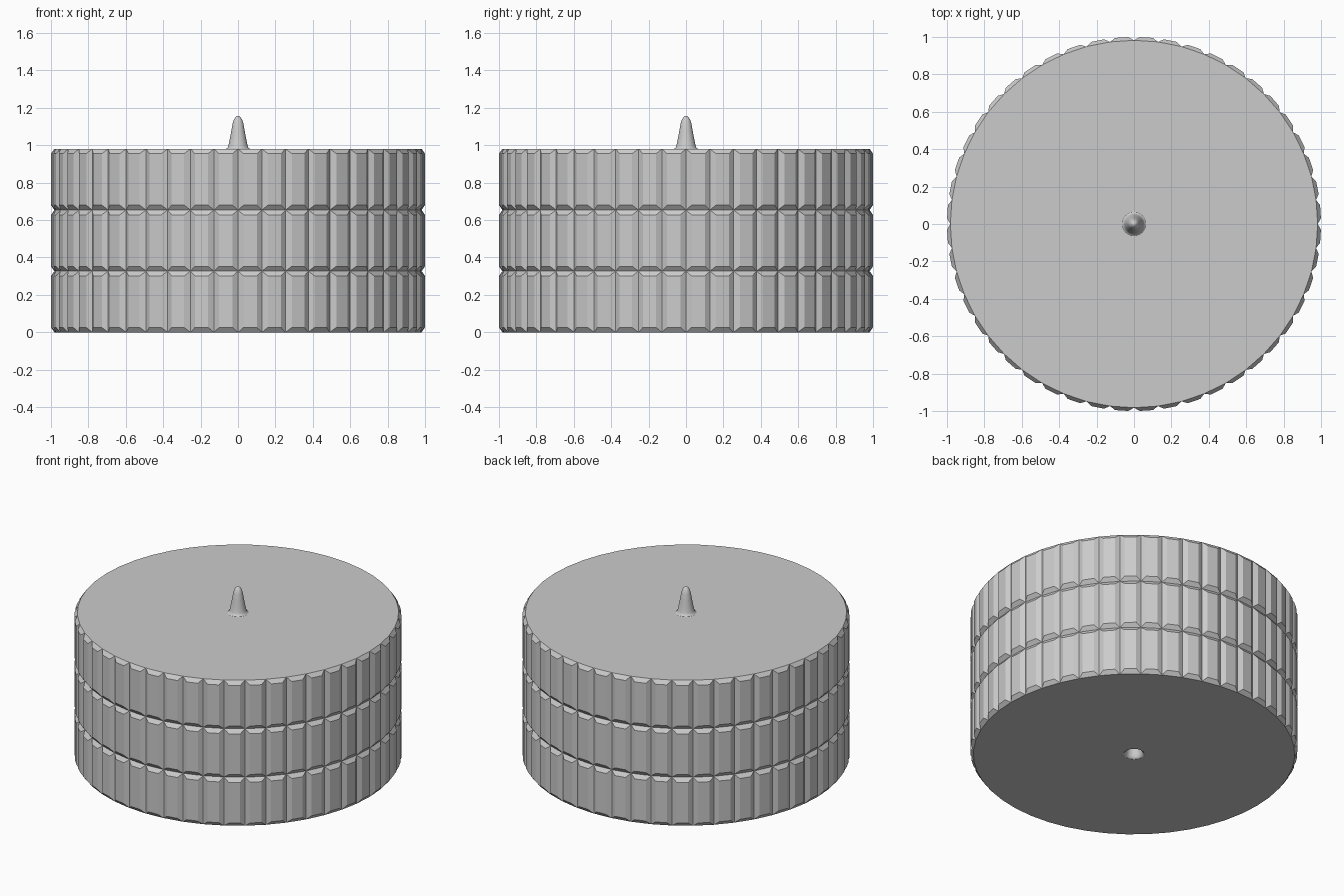
import bpy, bmesh
from math import sin, cos, pi
from mathutils import Vector

if "Cube" in bpy.data.objects:
    bpy.data.objects.remove(bpy.data.objects["Cube"])

N = 48            # ribs around the drum
TIERS = 3
TIER_H = 0.327
R_CORE = 0.982    # radius at the groove bottoms
R_RIB = 1.0       # radius at the rib corners
GROOVE = 0.03     # half width of the vertical grooves (radians)
BEVEL = 0.026     # height of the bevel above and below each rib
STEP = 2 * pi / N


def polar(r, a, z):
    return Vector((r * sin(a), -r * cos(a), z))


def ring(bm, r, z):
    return [bm.verts.new(polar(r, i * STEP, z)) for i in range(N)]


def lathe(bm, rings, tip_z):
    """Smooth skin over a series of rings, closed by a tip point."""
    faces = []
    for a, b in zip(rings, rings[1:]):
        for i in range(N):
            j = (i + 1) % N
            faces.append(bm.faces.new((a[i], a[j], b[j], b[i])))
    tip = bm.verts.new((0, 0, tip_z))
    for i in range(N):
        faces.append(bm.faces.new((rings[-1][i], rings[-1][(i + 1) % N], tip)))
    for f in faces:
        f.smooth = True


def finish(bm, name):
    bmesh.ops.recalc_face_normals(bm, faces=bm.faces[:])
    mesh = bpy.data.meshes.new(name)
    bm.to_mesh(mesh)
    bm.free()
    obj = bpy.data.objects.new(name, mesh)
    bpy.context.collection.objects.link(obj)
    return obj


# (radius, height) of the pin; the socket underneath has the same shape
PIN = [(0.064, 0.0), (0.056, 0.005), (0.051, 0.018), (0.044, 0.052),
       (0.036, 0.095), (0.029, 0.135), (0.023, 0.154), (0.015, 0.167),
       (0.007, 0.174)]
PIN_TIP = 0.176
TOP = TIERS * TIER_H

# Drum: three tiers of raised, bevelled ribs
bm = bmesh.new()
levels = [ring(bm, R_CORE, t * TIER_H) for t in range(TIERS + 1)]
for t in range(TIERS):
    low, high = levels[t], levels[t + 1]
    z0, z1 = t * TIER_H + BEVEL, (t + 1) * TIER_H - BEVEL
    for i in range(N):
        j = (i + 1) % N
        a0, a1 = i * STEP + GROOVE, (i + 1) * STEP - GROOVE
        outer = [low[i], low[j], high[j], high[i]]
        inner = [bm.verts.new(polar(R_RIB, a, z))
                 for a, z in ((a0, z0), (a1, z0), (a1, z1), (a0, z1))]
        bm.faces.new(inner)
        for k in range(4):
            m = (k + 1) % 4
            bm.faces.new((outer[k], outer[m], inner[m], inner[k]))
bm.faces.new(levels[-1])

# Underside with the socket
socket = [ring(bm, r, z) for r, z in PIN]
for i in range(N):
    j = (i + 1) % N
    bm.faces.new((levels[0][i], levels[0][j], socket[0][j], socket[0][i]))
lathe(bm, socket, PIN_TIP)
finish(bm, "ribbed_drum")

# Pin on top
bm = bmesh.new()
pin_rings = [ring(bm, r, TOP + z) for r, z in PIN]
lathe(bm, pin_rings, TOP + PIN_TIP)
bm.faces.new(pin_rings[0])
finish(bm, "center_pin")
